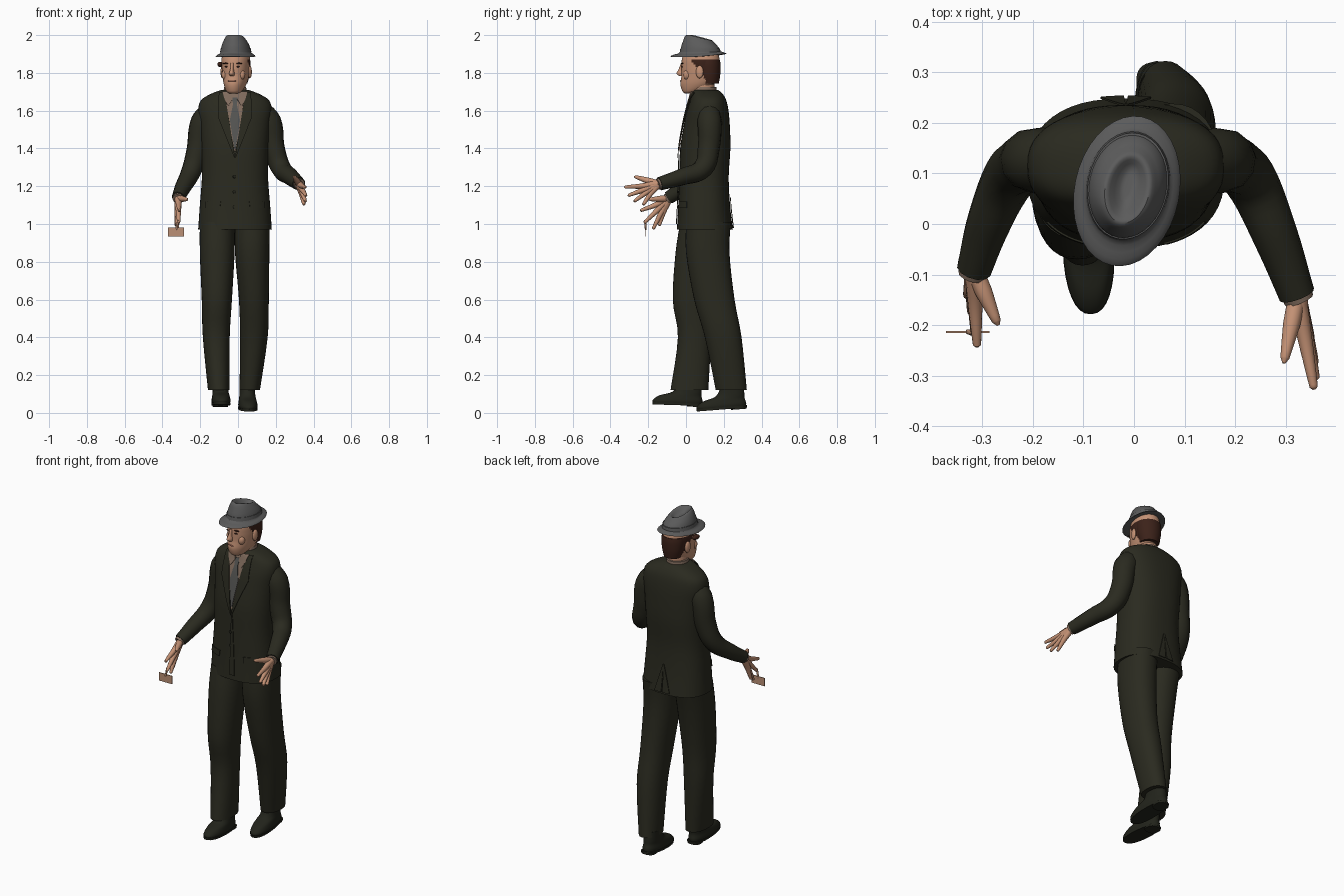
import bpy, bmesh, math
from mathutils import Vector, Matrix

if "Cube" in bpy.data.objects:
    bpy.data.objects.remove(bpy.data.objects["Cube"])


def paint(name, r, g, b):
    m = bpy.data.materials.new(name)
    m.use_nodes = True
    m.diffuse_color = (r, g, b, 1)
    shader = m.node_tree.nodes["Principled BSDF"]
    shader.inputs["Base Color"].default_value = (r, g, b, 1)
    shader.inputs["Roughness"].default_value = 0.8
    return m


suit = paint("dark olive cloth", .023, .023, .014)
leather = paint("dark shoe leather", .016, .017, .011)
felt = paint("grey felt", .105, .105, .105)
skin = paint("skin", .56, .29, .18)
hair = paint("brown hair", .045, .016, .01)
shirt = paint("taupe shirt", .22, .15, .11)
silk = paint("grey tie", .09, .09, .085)
lip = paint("lips", .35, .13, .09)
tan = paint("tan card", .5, .28, .18)
made = []
HEAD = Vector((-.012, .075, 0))


def add(name, bm, mat, on_head=False):
    """Turn a bmesh into an object; head parts share one slight turn."""
    bmesh.ops.recalc_face_normals(bm, faces=bm.faces)
    me = bpy.data.meshes.new(name)
    bm.to_mesh(me)
    bm.free()
    me.materials.append(mat)
    ob = bpy.data.objects.new(name, me)
    bpy.context.collection.objects.link(ob)
    if on_head:
        ob.location = HEAD
        ob.rotation_euler.z = -.2
    made.append(ob)
    return ob


def smooth(rows, k):
    """Run a smooth curve through rows of numbers."""
    v = [Vector(r) for r in rows]
    out = []
    for i in range(len(v) - 1):
        a, b, c, d = v[max(i - 1, 0)], v[i], v[i + 1], v[min(i + 2, len(v) - 1)]
        for s in range(k):
            t = s / k
            out.append(b + (c - a) * (t / 2) + (a * 2 - b * 5 + c * 4 - d) * (t * t / 2)
                       + (b * 3 - a - c * 3 + d) * (t ** 3 / 2))
    return out + [v[-1]]


def loft(name, mat, rows, n=2.0, k=4, segs=32, on_head=False):
    """Skin level oval rings, each x, y, z, x radius, y radius."""
    bm = bmesh.new()
    power = lambda c: math.copysign(abs(c) ** (2 / n), c)
    rings = []
    for x, y, z, rx, ry in smooth(rows, k):
        angles = [math.tau * i / segs for i in range(segs)]
        rings.append([bm.verts.new((x + rx * power(math.cos(a)), y + ry * power(math.sin(a)), z))
                      for a in angles])
    for a, b in zip(rings, rings[1:]):
        for i in range(segs):
            j = (i + 1) % segs
            bm.faces.new((a[i], a[j], b[j], b[i]))
    bm.faces.new(rings[0])
    bm.faces.new(rings[-1])
    return add(name, bm, mat, on_head)


def blob(name, mat, at, size, on_head=False):
    bm = bmesh.new()
    bmesh.ops.create_uvsphere(bm, u_segments=16, v_segments=10, radius=1,
                              matrix=Matrix.Translation(at) @ Matrix.Diagonal((*size, 1)))
    return add(name, bm, mat, on_head)


def tube(name, mat, points):
    """Round limb through points, each x, y, z, radius."""
    cu = bpy.data.curves.new(name, "CURVE")
    cu.dimensions = "3D"
    cu.bevel_depth, cu.bevel_resolution, cu.resolution_u = 1, 4, 5
    cu.use_fill_caps = True
    sp = cu.splines.new("BEZIER")
    sp.bezier_points.add(len(points) - 1)
    for bp, p in zip(sp.bezier_points, points):
        bp.co, bp.radius = p[:3], p[3]
        bp.handle_left_type = bp.handle_right_type = "AUTO"
    cu.materials.append(mat)
    ob = bpy.data.objects.new(name, cu)
    bpy.context.collection.objects.link(ob)
    made.append(ob)


# Jacket body
BOXY = 2.4
MID = -.016
torso = [(MID, .1, .97, .195, .148), (MID, .096, 1.1, .186, .137), (MID, .095, 1.25, .175, .131),
         (MID, .102, 1.4, .178, .133), (MID, .11, 1.52, .186, .122), (MID, .115, 1.6, .195, .11),
         (MID, .118, 1.655, .18, .095), (MID, .113, 1.69, .125, .08), (MID, .105, 1.71, .07, .065)]
loft("jacket_body", suit, torso, BOXY, segs=48)
fine = smooth(torso, 4)


def patch(name, mat, rows, lift, side=-1):
    """Thin cloth panel lying on the jacket; rows are z, left x, right x."""
    bm = bmesh.new()
    grid, n = [], 8
    for a, b in zip(rows, rows[1:]):
        for s in range(n + 1):
            z, left, right = Vector(a).lerp(Vector(b), s / n)
            lo, hi = next((p, q) for p, q in zip(fine, fine[1:]) if z <= q[2])
            cx, cy, _, rx, ry = lo.lerp(hi, (z - lo[2]) / (hi[2] - lo[2]))
            line = []
            for i in range(n + 1):
                x = left + (right - left) * i / n
                depth = max(0, 1 - abs((x - cx) / rx) ** BOXY) ** (1 / BOXY)
                line.append(bm.verts.new((x, cy + side * (ry * depth + lift), z)))
            grid.append(line)
    for a, b in zip(grid, grid[1:]):
        for i in range(n):
            bm.faces.new((a[i], a[i + 1], b[i + 1], b[i]))
    bmesh.ops.remove_doubles(bm, verts=bm.verts, dist=.0001)
    ob = add(name, bm, mat)
    mod = ob.modifiers.new("thickness", "SOLIDIFY")
    mod.thickness, mod.offset = .004, 0


# Shirt front, tie, lapels, flaps, buttons, back vent
patch("shirt_front", shirt, [(1.695, MID - .062, MID + .062), (1.385, MID - .002, MID + .002)], .004)
patch("tie", silk, [(1.67, -.034, .002), (1.635, -.026, -.006), (1.55, -.043, .011),
                    (1.4, -.02, -.012)], .008)
for side, label in ((1, "left"), (-1, "right")):
    at = lambda z, a, b: (z, MID + side * a, MID + side * b)
    patch(label + "_lapel", suit, [at(1.695, .055, .085), at(1.56, .033, .088),
                                   at(1.53, .028, .075), at(1.35, 0, .004)], .009)
    patch(label + "_shirt_collar", shirt, [at(1.7, .02, .066), at(1.66, .012, .055),
                                           at(1.625, .035, .038)], .011)
    patch(label + "_pocket_flap", suit, [at(1.12, .075, .155), at(1.085, .08, .158)], .005)
    patch(label + "_vent_edge", suit, [at(1.14, 0, .004), at(.98, .004, .05)], .005, 1)
patch("front_overlap", suit, [(1.35, -.018, -.01), (1.0, -.022, .012)], .005)
for i in range(3):
    blob("jacket_button", leather, (-.02, -.044, 1.09 + .08 * i), (.008, .004, .008))

# Trousers
loft("right_trouser_leg", suit, [(-.11, .09, 1.01, .092, .12), (-.11, .06, .85, .092, .115),
     (-.112, .035, .6, .08, .105), (-.115, .045, .4, .071, .088), (-.102, .018, .12, .057, .1)], 2.2)
loft("left_trouser_leg", suit, [(.075, .12, 1.01, .092, .118), (.075, .115, .85, .091, .115),
     (.084, .15, .6, .079, .107), (.084, .197, .4, .073, .097), (.062, .24, .12, .054, .082)], 2.2)

# Shoes
for label, at, pitch, yaw in (("right", (-.09, -.045, .035), -.03, .04), ("left", (.052, .19, .012), .08, .06)):
    parts = [loft(label + "_shoe", leather, [(0, 0, .012, .046, .128), (0, 0, .03, .05, .132),
                  (0, .014, .055, .046, .112), (0, .05, .078, .042, .076), (0, .065, .13, .04, .06)], 2.3),
             loft(label + "_sole", leather, [(0, 0, .006, .05, .133), (0, 0, .018, .051, .134)], 2.3, 1),
             loft(label + "_heel", leather, [(0, .09, 0, .04, .04), (0, .09, .012, .042, .042)], 2.6, 1)]
    for ob in parts:
        ob.location, ob.rotation_euler = at, (pitch, 0, yaw)

# Sleeves and shirt cuffs
tube("left_sleeve", suit, [(.12, .12, 1.605, .055), (.165, .125, 1.54, .065), (.19, .12, 1.4, .058),
     (.228, .09, 1.295, .053), (.278, -.02, 1.25, .045), (.322, -.14, 1.213, .036)])
tube("right_sleeve", suit, [(-.14, .12, 1.605, .055), (-.185, .125, 1.54, .066), (-.214, .12, 1.39, .059),
     (-.247, .09, 1.28, .053), (-.288, 0, 1.2, .044), (-.316, -.09, 1.14, .035)])
tube("left_cuff", shirt, [(.314, -.12, 1.219, .03), (.326, -.15, 1.21, .03)])
tube("right_cuff", shirt, [(-.312, -.075, 1.148, .03), (-.319, -.1, 1.132, .029)])


def hand(label, wrist, tips, thumb):
    """Four fingers and a thumb fanned out from the wrist."""
    wrist = Vector(wrist)
    middle = sum((Vector(t) for t in tips), Vector()) / len(tips)
    for i, tip in enumerate(tips):
        tip = Vector(tip)
        base = wrist.lerp(middle, .12) + (tip - middle) * .12
        knuckle = wrist.lerp(tip, .5) + (middle - tip) * .05
        tube(f"{label}_finger_{i + 1}", skin, [(*wrist.lerp(base, .4), .02), (*base, .018), (*knuckle, .014),
             (*knuckle.lerp(tip, .6), .0105), (*knuckle.lerp(tip, .95), .008), (*tip, .003)])
    thumb = Vector(thumb)
    tube(label + "_thumb", skin, [(*wrist, .018), (*wrist.lerp(thumb, .4), .017),
                                  (*wrist.lerp(thumb, .92), .009), (*thumb, .003)])


hand("left", (.322, -.145, 1.212),
     [(.356, -.327, 1.195), (.36, -.308, 1.15), (.358, -.277, 1.118), (.35, -.228, 1.1)], (.296, -.275, 1.252))
hand("right", (-.316, -.09, 1.135),
     [(-.31, -.243, 1.07), (-.314, -.222, 1.005), (-.322, -.175, .972), (-.33, -.142, .99)], (-.268, -.2, 1.13))

# Card held below the right hand
bm = bmesh.new()
bmesh.ops.create_cube(bm, size=1, matrix=Matrix.Translation((-.328, -.213, .957))
                      @ Matrix.Diagonal((.086, .004, .048, 1)))
add("held_card", bm, tan)
tube("card_stem", tan, [(-.328, -.213, .97, .005), (-.316, -.216, 1.02, .006)])

# Neck and shirt collar
loft("neck", skin, [(-.015, .095, 1.67, .055, .06), (-.012, .09, 1.72, .052, .06), (-.012, .085, 1.8, .055, .065)])
loft("shirt_collar_band", shirt, [(-.015, .096, 1.67, .068, .07), (-.015, .099, 1.725, .058, .062)], k=1)

# Head, with the hair as a band around the back
head = loft("head", skin, [(0, -.062, 1.69, .02, .018), (0, -.045, 1.703, .04, .05),
            (0, -.016, 1.74, .058, .09), (0, 0, 1.785, .068, .1), (0, .001, 1.83, .073, .101),
            (0, .003, 1.875, .074, .1), (0, .003, 1.93, .06, .085)], 2.1, 10, 56, True)
head.data.materials.append(hair)
for f in head.data.polygons:
    x, y, z = f.center
    f.material_index = int(1.75 < z < 1.868 and y > -.035 + (1.868 - z) * .75)
loft("back_hair", hair, [(0, .05, 1.745, .052, .05), (0, .05, 1.79, .064, .057),
     (0, .045, 1.84, .07, .064), (0, .045, 1.868, .068, .06)], on_head=True)
loft("nose", skin, [(0, -.1, 1.783, .011, .012), (0, -.104, 1.796, .014, .024),
     (0, -.1, 1.82, .009, .016), (0, -.094, 1.852, .008, .01)], segs=16, on_head=True)
blob("upper_lip", lip, (0, -.1, 1.757, ), (.022, .008, .004), True)
blob("lower_lip", lip, (0, -.096, 1.748), (.018, .008, .004), True)
blob("chin", skin, (0, -.072, 1.712), (.024, .021, .02), True)
for side, label in ((1, "left"), (-1, "right")):
    blob(label + "_ear", skin, (side * .074, .012, 1.805), (.01, .02, .034), True)
    blob(label + "_eye", hair, (side * .03, -.091, 1.833), (.012, .005, .004), True)
    blob(label + "_brow", hair, (side * .033, -.089, 1.85), (.021, .008, .004), True)
    blob(label + "_cheek", skin, (side * .042, -.062, 1.79), (.022, .02, .028), True)
blob("temple_lock", hair, (-.074, -.05, 1.845), (.014, .025, .014), True)

# Hat: brim, crown leaning down to the back, and a dented top
hat = loft("hat", felt, [(0, -.008, 1.9, .068, .095), (0, -.01, 1.893, .1, .144), (0, -.01, 1.898, .102, .147),
           (0, -.008, 1.906, .09, .125), (0, 0, 1.912, .079, .107), (0, 0, 1.935, .076, .103),
           (0, 0, 1.965, .067, .093), (0, -.004, 1.99, .054, .08), (0, -.005, 2.0, .044, .069),
           (0, -.005, 1.995, .034, .058), (0, 0, 1.975, .016, .036), (0, 0, 1.972, .006, .02)],
           k=2, segs=36, on_head=True)
for v in hat.data.vertices:
    lean = max(0, min(1, (v.co.z - 1.92) / .07))
    v.co.z -= .26 * max(0, v.co.y + .045) * lean
    if v.co.z < 1.91:
        v.co.z += .05 * v.co.y - .8 * v.co.x ** 2
loft("hat_band", felt, [(0, 0, 1.91, .082, .109), (0, 0, 1.93, .079, .106)], k=1, segs=36, on_head=True)

# Finish: curves to meshes, soft shading with sharp edges kept
bpy.ops.object.select_all(action="DESELECT")
for ob in made:
    ob.select_set(True)
bpy.context.view_layer.objects.active = made[0]
bpy.ops.object.convert(target="MESH")
bpy.ops.object.shade_smooth_by_angle(angle=math.radians(40))
